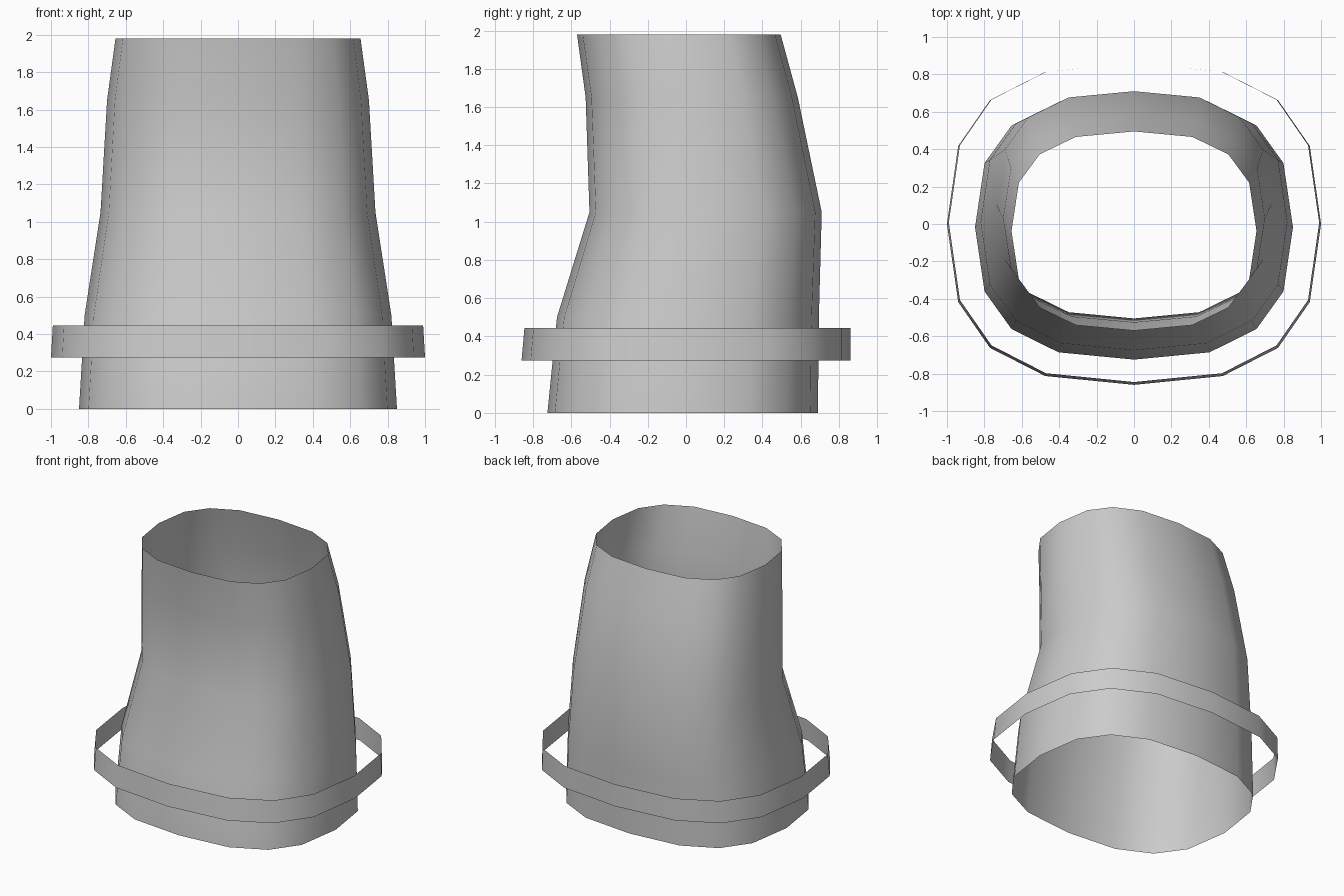
import bpy, bmesh

cube = bpy.data.objects.get("Cube")
if cube:
    bpy.data.objects.remove(cube, do_unlink=True)

# One plain grey for everything
grey = bpy.data.materials.new("light_grey")
grey.use_nodes = True
colour = (0.6, 0.6, 0.6, 1)
grey.diffuse_color = colour
grey.node_tree.nodes["Principled BSDF"].inputs["Base Color"].default_value = colour

# Rounded sixteen-sided section: one quarter, mirrored into a full loop
quarter = [(1, 0), (0.94, 0.485), (0.77, 0.77), (0.475, 0.945)]
section = quarter + [(0, 1)] + [(-x, y) for x, y in quarter[::-1]]
section += [(x, -y) for x, y in section[-2:0:-1]]


def loft(name, rings):
    """Open shell through rings of (height, half width, front y, back y)."""
    bm = bmesh.new()
    loops = []
    for z, half, front, back in rings:
        mid, depth = (front + back) / 2, (back - front) / 2
        loops.append([bm.verts.new((x * half, mid + y * depth, z)) for x, y in section])
    n = len(section)
    for low, high in zip(loops, loops[1:]):
        for i in range(n):
            j = (i + 1) % n
            bm.faces.new((low[i], low[j], high[j], high[i]))
    mesh = bpy.data.meshes.new(name)
    bm.to_mesh(mesh)
    bm.free()
    mesh.materials.append(grey)
    mesh.shade_smooth()
    obj = bpy.data.objects.new(name, mesh)
    bpy.context.collection.objects.link(obj)
    return obj


# Curved sleeve, open at both ends
loft("sleeve", [
    (0, 0.85, -0.725, 0.69),
    (0.5, 0.82, -0.675, 0.695),
    (1.05, 0.735, -0.505, 0.71),
    (1.65, 0.70, -0.525, 0.585),
    (1.98, 0.655, -0.57, 0.495),
])

# Loose thin band around the lower sleeve
loft("band", [
    (0.275, 1.0, -0.86, 0.86),
    (0.445, 0.99, -0.845, 0.86),
])
